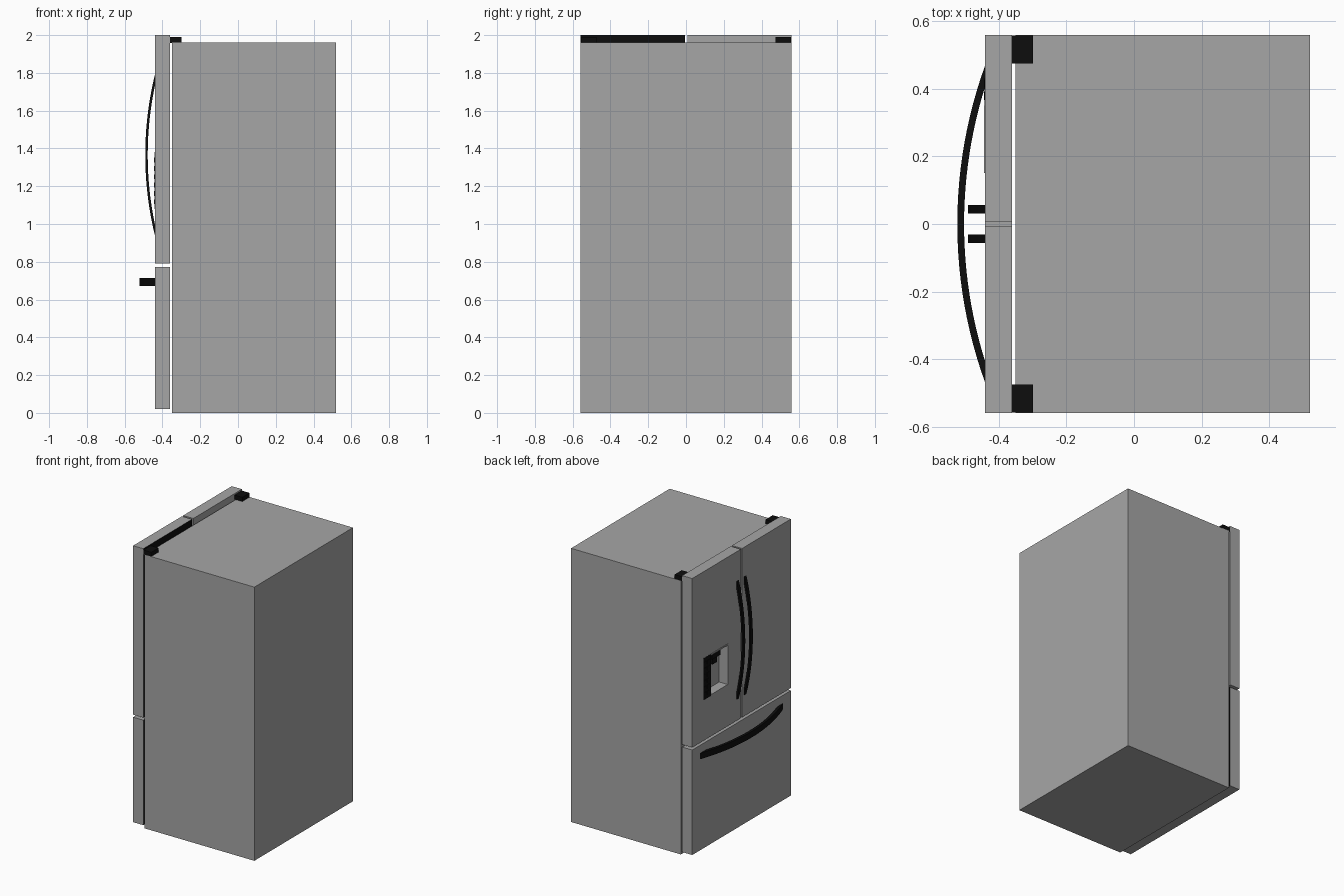
import bpy, bmesh, math
from mathutils import Vector

if "Cube" in bpy.data.objects:
    bpy.data.objects.remove(bpy.data.objects["Cube"])


def material(name, v):
    m = bpy.data.materials.new(name)
    m.diffuse_color = (v, v, v, 1)
    m.use_nodes = True
    m.node_tree.nodes["Principled BSDF"].inputs["Base Color"].default_value = m.diffuse_color
    return m


GREY = material("steel grey", 0.38)
BLACK = material("black", 0.004)


def make_object(name, bm, *mats):
    bmesh.ops.recalc_face_normals(bm, faces=bm.faces[:])
    me = bpy.data.meshes.new(name)
    bm.to_mesh(me)
    bm.free()
    for m in mats:
        me.materials.append(m)
    ob = bpy.data.objects.new(name, me)
    bpy.context.collection.objects.link(ob)
    return ob


def box(name, x, y, z, *mats):
    bm = bmesh.new()
    bmesh.ops.create_cube(bm, size=1)
    for v in bm.verts:
        v.co = [(r[0] + r[1]) / 2 + c * (r[1] - r[0]) for r, c in zip((x, y, z), v.co)]
    return make_object(name, bm, *mats)


def black_back(ob):
    # the rear side of a door panel is black
    for p in ob.data.polygons:
        if p.normal.x > 0.9 and p.center.x > -0.37:
            p.material_index = 1


def bow_handle(name, half, rise, thick, place, width):
    # flat bar bent into an arc whose ends are cut off by the door front
    R = (half * half + rise * rise) / (2 * rise)

    def arc(r):
        a = math.acos((R - rise) / r)
        n = 24
        return [(r * math.sin(-a + 2 * a * i / n), r * math.cos(-a + 2 * a * i / n) - (R - rise))
                for i in range(n + 1)]

    outer, inner = arc(R), arc(R - thick)
    bm = bmesh.new()
    rings = []
    for o, i in zip(outer, inner):
        rings.append([bm.verts.new(place(p[0], p[1], w))
                      for p, w in ((o, -width / 2), (o, width / 2), (i, width / 2), (i, -width / 2))])
    for a, b in zip(rings, rings[1:]):
        for k in range(4):
            bm.faces.new((a[k], a[(k + 1) % 4], b[(k + 1) % 4], b[k]))
    bm.faces.new(rings[0])
    bm.faces.new(rings[-1])
    return make_object(name, bm, BLACK)


FRONT, BACK = -0.44, -0.36

# cabinet
box("cabinet", (-0.35, 0.52), (-0.558, 0.558), (0, 1.96), GREY)

# doors and drawer
plain = box("plain_door", (FRONT, BACK), (-0.558, -0.006), (0.79, 2.0), GREY, BLACK)
black_back(plain)
drawer = box("freezer_drawer", (FRONT, BACK), (-0.558, 0.558), (0.02, 0.772), GREY, BLACK)
black_back(drawer)
door = box("dispenser_door", (FRONT, BACK), (0.008, 0.558), (0.79, 2.0), GREY)

# dispenser recess cut into the door
cutter = box("recess_cutter", (-0.5, -0.375), (0.16, 0.345), (1.09, 1.37), GREY)
mod = door.modifiers.new("recess", 'BOOLEAN')
mod.operation = 'DIFFERENCE'
mod.solver = 'EXACT'
mod.object = cutter
bpy.context.view_layer.objects.active = door
bpy.ops.object.modifier_apply(modifier=mod.name)
bpy.data.objects.remove(cutter)

# thin rim around the recess
for nm, y, z in (("rim_top", (0.15, 0.35), (1.37, 1.38)),
                 ("rim_bottom", (0.15, 0.35), (1.08, 1.09)),
                 ("rim_side", (0.15, 0.16), (1.09, 1.37))):
    box(nm, (-0.443, FRONT + 0.001), y, z, GREY)

# black control panel with two rows of buttons
box("control_panel", (-0.4415, FRONT + 0.001), (0.35, 0.432), (1.08, 1.38), BLACK)
for r in range(6):
    for c in range(2):
        y, z = 0.367 + c * 0.036, 1.105 + r * 0.044
        box("button", (-0.4435, -0.441), (y, y + 0.024), (z, z + 0.026), BLACK)

# spout and paddle inside the recess
box("spout", (-0.43, -0.374), (0.225, 0.32), (1.325, 1.372), BLACK)
box("nozzle", (-0.42, -0.385), (0.25, 0.30), (1.28, 1.33), BLACK)

# hinge covers and upright door handles
for s, side in ((1, "left"), (-1, "right")):
    y = sorted((s * 0.474, s * 0.557))
    box("hinge_cover_" + side, (-0.362, -0.298), y, (1.958, 1.99), BLACK)
    bow_handle("door_handle_" + side, 0.425, 0.051, 0.013,
               lambda t, h, w, s=s: Vector((FRONT - h, s * 0.043 + w, 1.365 + t)), 0.025)

# drawer handle
bow_handle("drawer_handle", 0.468, 0.082, 0.02,
           lambda t, h, w: Vector((FRONT - h, t, 0.693 + w)), 0.043)
